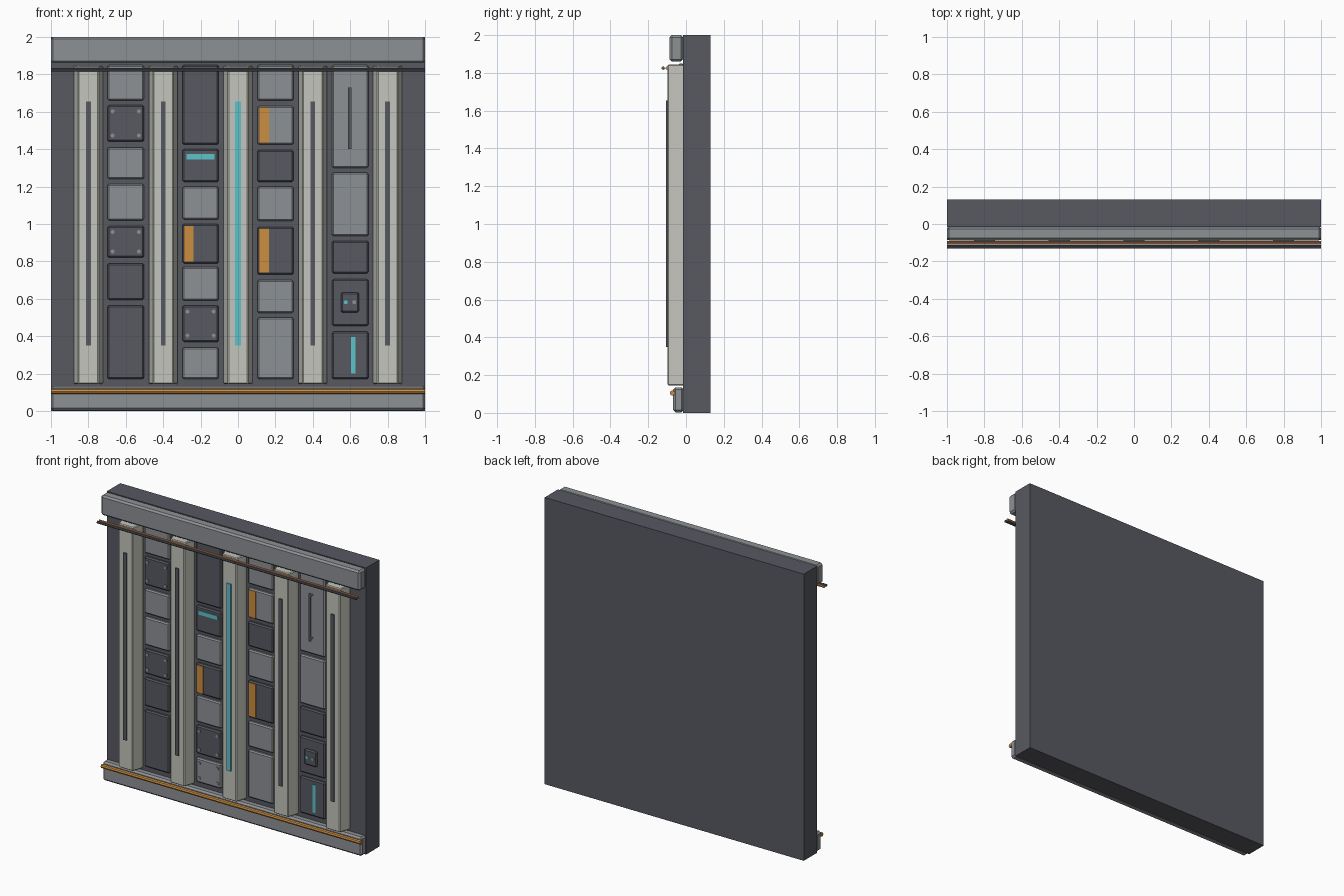
import bpy, bmesh, math
from mathutils import Matrix

if "Cube" in bpy.data.objects:
    bpy.data.objects.remove(bpy.data.objects["Cube"])


def material(name, r, g, b):
    m = bpy.data.materials.new(name)
    m.diffuse_color = (r, g, b, 1)
    m.use_nodes = True
    m.node_tree.nodes["Principled BSDF"].inputs["Base Color"].default_value = m.diffuse_color
    return m


DARK = material("dark steel", 0.095, 0.10, 0.12)
GREY = material("mid grey", 0.27, 0.285, 0.30)
PALE = material("pale rib", 0.56, 0.56, 0.51)
ORANGE = material("orange", 0.60, 0.27, 0.05)
CYAN = material("cyan light", 0.11, 0.54, 0.60)
COPPER = material("copper", 0.56, 0.22, 0.09)


def finish(name, bm, mat, bevel=0):
    bmesh.ops.recalc_face_normals(bm, faces=bm.faces)
    if bevel:
        bmesh.ops.bevel(bm, geom=bm.edges[:], offset=bevel, segments=1,
                        affect='EDGES', profile=0.5)
    me = bpy.data.meshes.new(name)
    bm.to_mesh(me)
    bm.free()
    me.materials.append(mat)
    ob = bpy.data.objects.new(name, me)
    bpy.context.collection.objects.link(ob)
    return ob


def box(name, x0, x1, y0, y1, z0, z1, mat, bevel=0):
    bm = bmesh.new()
    bmesh.ops.create_cube(bm, size=1)
    for v in bm.verts:
        v.co = ((x0 + x1) / 2 + v.co.x * (x1 - x0),
                (y0 + y1) / 2 + v.co.y * (y1 - y0),
                (z0 + z1) / 2 + v.co.z * (z1 - z0))
    return finish(name, bm, mat, bevel)


def rod(name, centre, axis, radius, length, mat, sides=8):
    bm = bmesh.new()
    turn = {'X': Matrix.Rotation(math.pi / 2, 4, 'Y'),
            'Y': Matrix.Rotation(math.pi / 2, 4, 'X'),
            'Z': Matrix.Identity(4)}[axis]
    bmesh.ops.create_cone(bm, cap_ends=True, segments=sides, radius1=radius,
                          radius2=radius, depth=length,
                          matrix=Matrix.Translation(centre) @ turn)
    return finish(name, bm, mat)


# Back slab and the two horizontal beams
box("wall_slab", -1, 1, -0.017, 0.13, 0, 2, DARK)
box("top_beam", -1, 1, -0.087, -0.015, 1.86, 2, GREY, 0.012)
box("bottom_beam", -1, 1, -0.068, -0.012, 0.003, 0.135, GREY, 0.012)

# Pipes running along the beams
rod("bottom_orange_pipe", (0, -0.072, 0.105), 'X', 0.014, 2, ORANGE)
rod("copper_pipe", (0, -0.1, 1.825), 'X', 0.009, 2, COPPER)
rod("front_dark_pipe", (0, -0.121, 1.825), 'X', 0.009, 2, DARK)


# Tapered vertical ribs with a recessed-looking strip on the face
def rib(x):
    bm = bmesh.new()
    profile = [(-0.077, -0.012), (-0.077, -0.03), (-0.054, -0.097),
               (0.054, -0.097), (0.077, -0.03), (0.077, -0.012)]
    face = bm.faces.new([bm.verts.new((x + a, b, 0.145)) for a, b in profile])
    top = bmesh.ops.extrude_face_region(bm, geom=[face])['geom']
    for v in top:
        if isinstance(v, bmesh.types.BMVert):
            v.co.z = 1.845
    finish("rib", bm, PALE, 0.005)
    lit = x == 0
    w = 0.016 if lit else 0.013
    box("rib_light" if lit else "rib_strip", x - w, x + w, -0.105, -0.096,
        0.35, 1.655, CYAN if lit else DARK)


for i in range(5):
    rib(-0.8 + 0.4 * i)

# Bay panels: column centre -> (bottom, top, colour, bolted)
FRONT = -0.04
D, G = DARK, GREY
columns = {
    -0.6: [(0.17, 0.565, D, 0), (0.595, 0.79, D, 0), (0.82, 0.99, D, 1),
           (1.02, 1.215, G, 0), (1.24, 1.41, G, 0), (1.44, 1.635, D, 1),
           (1.66, 1.85, G, 0)],
    -0.2: [(0.17, 0.34, G, 1), (0.37, 0.565, D, 1), (0.59, 0.77, G, 0),
           (0.79, 1.0, D, 0), (1.025, 1.2, G, 0), (1.225, 1.4, D, 0),
           (1.425, 1.85, D, 0)],
    0.2: [(0.17, 0.5, G, 0), (0.525, 0.7, G, 0), (0.73, 0.985, D, 0),
          (1.015, 1.2, G, 0), (1.225, 1.395, D, 0), (1.425, 1.63, G, 0),
          (1.66, 1.85, G, 0)],
    0.6: [(0.17, 0.425, D, 0), (0.455, 0.705, D, 0), (0.735, 0.91, D, 0),
          (0.935, 1.275, G, 0), (1.3, 1.85, G, 0)],
}
for x, panels in columns.items():
    for z0, z1, mat, bolted in panels:
        box("bay_panel", x - 0.097, x + 0.097, FRONT, -0.012, z0, z1, mat, 0.008)
        if bolted:
            for bx in (x - 0.07, x + 0.07):
                for bz in (z0 + 0.033, z1 - 0.033):
                    rod("bolt", (bx, FRONT - 0.002, bz), 'Y', 0.011, 0.008, GREY)


# Coloured plates on panels
def plate(name, x0, x1, z0, z1, mat):
    box(name, x0, x1, FRONT - 0.005, FRONT + 0.002, z0, z1, mat)


plate("orange_plate", -0.288, -0.238, 0.798, 0.99, ORANGE)
plate("orange_plate", 0.112, 0.166, 0.74, 0.975, ORANGE)
plate("orange_plate", 0.112, 0.166, 1.433, 1.622, ORANGE)
plate("panel_light", -0.275, -0.125, 1.345, 1.373, CYAN)
plate("panel_light", 0.605, 0.628, 0.2, 0.395, CYAN)

# Control box with two indicators
box("control_box", 0.55, 0.647, -0.06, FRONT + 0.002, 0.527, 0.635, DARK, 0.008)
rod("cyan_indicator", (0.576, -0.062, 0.582), 'Y', 0.011, 0.008, CYAN)
rod("grey_indicator", (0.621, -0.062, 0.582), 'Y', 0.011, 0.008, GREY)

# Grab handle on two stand-offs
rod("handle_bar", (0.6, -0.065, 1.565), 'Z', 0.008, 0.33, GREY)
for z in (1.415, 1.715):
    rod("handle_post", (0.6, -0.052, z), 'Y', 0.007, 0.026, GREY)
